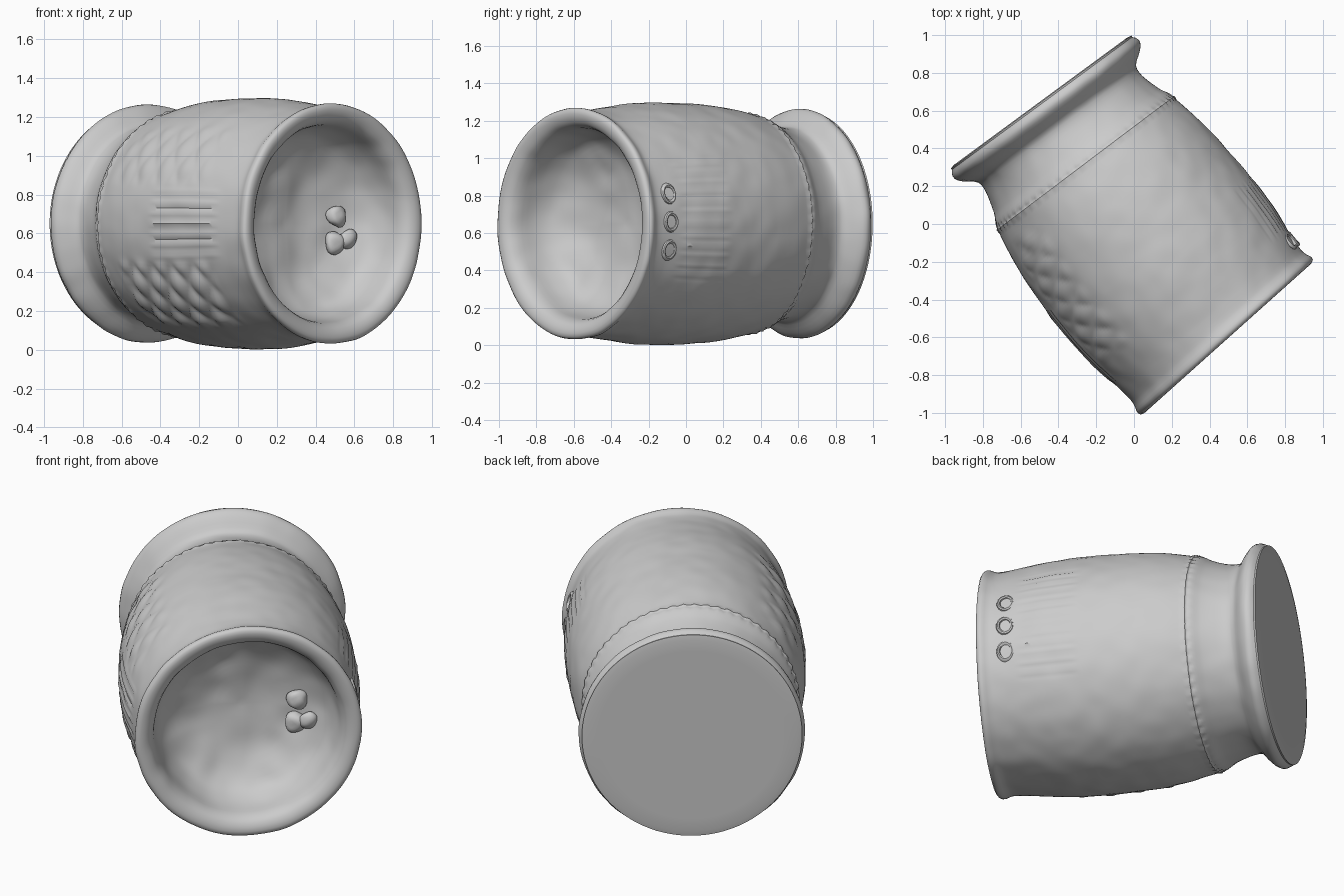
import bpy, bmesh, math
from mathutils import Matrix, Vector, noise

if "Cube" in bpy.data.objects:
    bpy.data.objects.remove(bpy.data.objects["Cube"])

# Local frame of the tilted barrel: x across, y = world up, z along axis (foot -> mouth)
L = 1.59
A = Vector((0.619, -0.786, 0)).normalized()
P = Vector((-A.y, A.x, 0))
P = Vector((0, 0, 1)).cross(A)
FRAME = Matrix(((P.x, 0, A.x, -0.495),
                (P.y, 0, A.y, 0.65),
                (P.z, 1, A.z, 0.65),
                (0, 0, 0, 1)))

# (radius, distance along axis, subdivisions to next point)
FOOT = [(0.0, 0, 3), (0.3, 0, 3), (0.565, 0, 2), (0.592, 0.014, 2), (0.61, 0.045, 2),
        (0.60, 0.078, 2), (0.56, 0.115, 2), (0.52, 0.15, 3), (0.515, 0.215, 3),
        (0.545, 0.32, 3), (0.572, 0.37, 3), (0.575, 0.40, 3), (0.588, 0.43, 10)]
BODY = [(0.628, 0.66, 20), (0.643, 0.95, 20), (0.637, 1.18, 20), (0.606, 1.45, 4),
        (0.603, 1.53, 2), (0.615, 1.565, 2), (0.612, 1.59, 2)]
CAVITY = [(0.585, 1.60, 2), (0.54, 1.585, 2), (0.51, 1.54, 4), (0.485, 1.42, 4),
          (0.43, 1.33, 4), (0.30, 1.255, 5), (0.15, 1.22, 4), (0.0, 1.21, 1)]


def spline(points):
    """Catmull-Rom through the profile, tagged with the section it belongs to."""
    out = []
    n_out = len(FOOT) + len(BODY)
    for i in range(len(points) - 1):
        p0, p1, p2, p3 = (Vector(points[min(max(i + k, 0), len(points) - 1)][:2]) for k in (-1, 0, 1, 2))
        n = points[i][2]
        for k in range(n):
            u = k / n
            v = 0.5 * (2 * p1 + (p2 - p0) * u + (2 * p0 - 5 * p1 + 4 * p2 - p3) * u * u
                       + (3 * p1 - p0 - 3 * p2 + p3) * u ** 3)
            if i < 2:
                v.y = 0
            out.append((max(v.x, 0.0), v.y, i < n_out))
    return out


def window(v, lo, hi, soft):
    return max(0, min(1, (v - lo) / soft, (hi - v) / soft))


def relief(th, t):
    """Shallow carved pattern: scales, straight grooves and a roped band."""
    d = math.degrees(th)
    h = 0.0
    scales = abs(math.cos(d * math.pi / 22 + t * 20) * math.cos(d * math.pi / 22 - t * 20))
    h += 0.022 * window(d, 197, 236, 5) * window(t, 0.55, 1.32, 0.06) * (scales - 0.4)
    h += 0.010 * window(d, 128, 163, 5) * window(t, 0.5, 1.3, 0.06) * (scales - 0.4)
    h += 0.005 * window(d, 164, 196, 2) * window(t, 0.88, 1.4, 0.05) * math.sin(d * 1.3)
    right = (d + 180) % 360 - 180
    h += 0.004 * window(right, -30, 35, 3) * window(t, 1.0, 1.38, 0.05) * math.sin(d * 1.3)
    h += 0.009 * window(t, 0.37, 0.43, 0.025) * (0.7 + 0.5 * math.sin(th * 60 + t * 60))
    return h


def place(r, th, t):
    x, y = r * math.cos(th), r * math.sin(th)
    s = max(0, min(1, t / L))
    tilt = (0.02 * (1 - s) - 0.038 * s * s) * x / 0.6      # the end faces lean slightly
    return FRAME @ Vector((x - 0.02 * math.sin(math.pi * s), y * 1.006, t + tilt))


def finish(bm, name):
    bmesh.ops.recalc_face_normals(bm, faces=bm.faces)
    me = bpy.data.meshes.new(name)
    bm.to_mesh(me)
    bm.free()
    for f in me.polygons:
        f.use_smooth = True
    ob = bpy.data.objects.new(name, me)
    bpy.context.collection.objects.link(ob)
    return ob


# Barrel pot: foot, bulging wall, lip and bowl cavity in one lathe
SEG = 200
bm = bmesh.new()
rings = []
for r, t, outside in spline(FOOT + BODY + CAVITY):
    if r < 1e-4:
        continue
    ring = []
    for k in range(SEG):
        th = 2 * math.pi * k / SEG
        dr = relief(th, t) if outside else 0
        q = Vector((math.cos(th) * r, math.sin(th) * r, t))
        wobble = noise.noise(q * 9) * 0.004 if t > 0.02 else 0
        dt = 0 if outside else noise.noise(q * 7) * 0.012 * window(r, 0, 0.5, 0.08)
        ring.append(bm.verts.new(place(r + dr + wobble, th, t + dt)))
    rings.append(ring)
for a, b in zip(rings, rings[1:]):
    for k in range(SEG):
        bm.faces.new((a[k], a[(k + 1) % SEG], b[(k + 1) % SEG], b[k]))
for ring, t in ((rings[0], 0), (rings[-1], 1.21)):
    c = bm.verts.new(place(0, 0, t))
    for k in range(SEG):
        bm.faces.new((ring[k], ring[(k + 1) % SEG], c))
finish(bm, "barrel_pot")

# Three raised loops near the mouth on the right side
bm = bmesh.new()
for z in (0.16, 0.01, -0.14):
    grid = []
    for i in range(24):
        u = 2 * math.pi * i / 24
        row = []
        for j in range(8):
            v = 2 * math.pi * j / 8
            w = 0.045 + 0.012 * math.cos(v)
            y = z + w * math.cos(u)
            r = 0.606 + 0.012 * math.sin(v)
            row.append(bm.verts.new(place(r, math.asin(y / r), 1.43 + w * 0.9 * math.sin(u))))
        grid.append(row)
    for i in range(24):
        for j in range(8):
            bm.faces.new((grid[i][j], grid[(i + 1) % 24][j],
                          grid[(i + 1) % 24][(j + 1) % 8], grid[i][(j + 1) % 8]))
finish(bm, "raised_loops")

# Rough lump stuck to the cavity floor
bm = bmesh.new()
for c, s in (((0.51, -0.17, 0.69), 0.055), ((0.50, -0.17, 0.55), 0.06), ((0.57, -0.15, 0.57), 0.05)):
    m = Matrix.Translation(c) @ FRAME.to_3x3().to_4x4() @ Matrix.Diagonal((s, s, s * 0.7, 1))
    bmesh.ops.create_icosphere(bm, subdivisions=3, radius=1, matrix=m)
for v in bm.verts:
    v.co += noise.noise_vector(v.co * 18) * 0.012
finish(bm, "cavity_lump")

# Smooth shading with crisp foot edge
for ob in bpy.context.collection.objects:
    ob.select_set(True)
    bpy.context.view_layer.objects.active = ob
bpy.ops.object.shade_smooth_by_angle(angle=math.radians(40))
